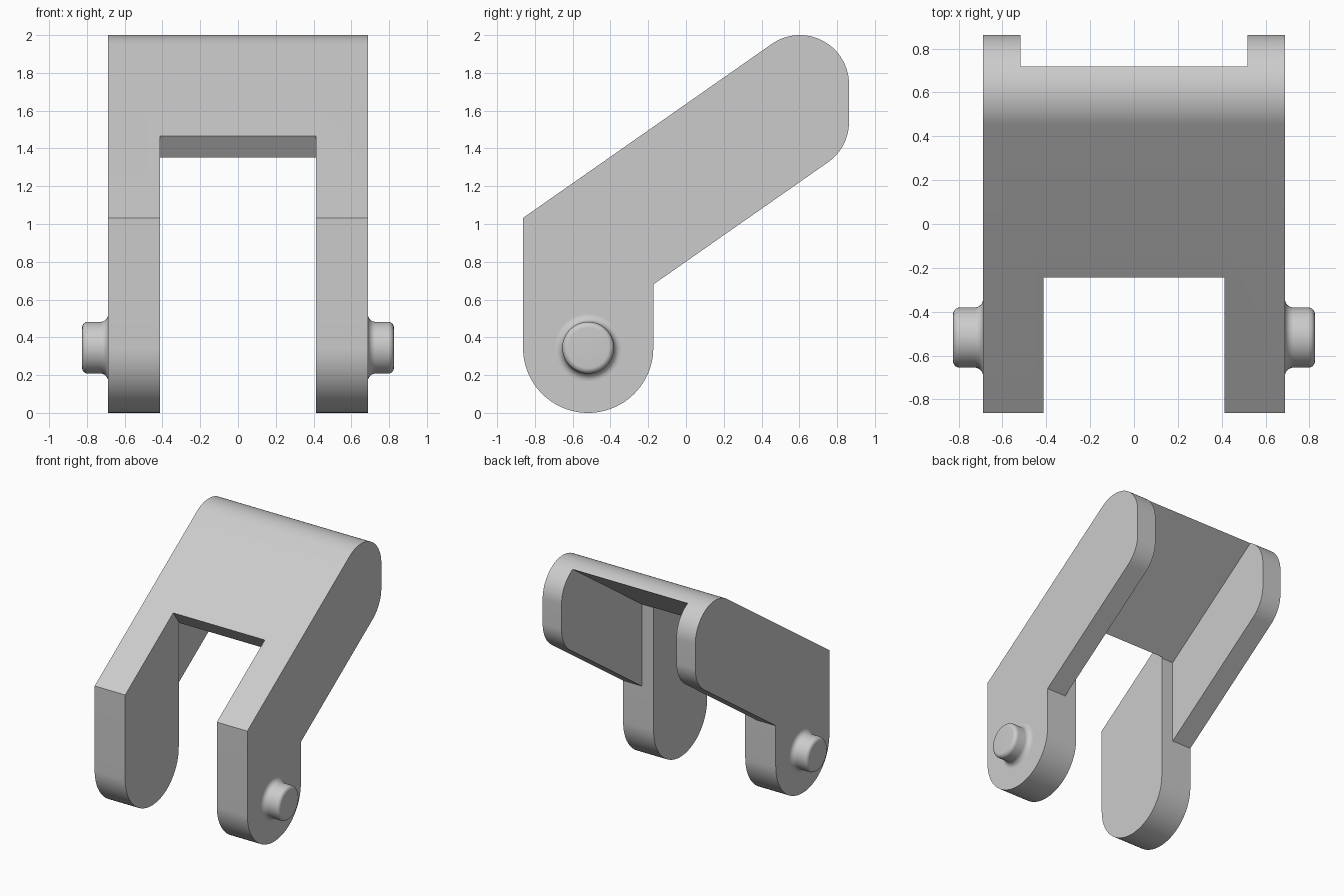
import bpy
import bmesh
from math import sin, cos, pi, radians
from mathutils import Matrix, Vector

old = bpy.data.objects.get("Cube")
if old:
    bpy.data.objects.remove(old, do_unlink=True)

grey = bpy.data.materials.new("plain grey")
grey.use_nodes = True
COLOR = (0.6, 0.6, 0.6, 1)
grey.diffuse_color = COLOR
grey.node_tree.nodes["Principled BSDF"].inputs["Base Color"].default_value = COLOR

TILT = radians(35)
SLOPE = sin(TILT) / cos(TILT)
HALF_WIDTH = 0.688
PIN_Y, PIN_Z = -0.518, 0.345


def arc(cy, cz, r, start, end, steps):
    """Points on an arc, angles in degrees."""
    angles = [radians(start + (end - start) * i / steps) for i in range(steps + 1)]
    return [(cy + r * cos(a), cz + r * sin(a)) for a in angles]


def add_object(name, bm):
    bmesh.ops.recalc_face_normals(bm, faces=bm.faces)
    mesh = bpy.data.meshes.new(name)
    bm.to_mesh(mesh)
    bm.free()
    mesh.materials.append(grey)
    obj = bpy.data.objects.new(name, mesh)
    bpy.context.collection.objects.link(obj)
    return obj


def extrude_profile(name, points, half_width):
    """Extrude a (y, z) outline evenly to both sides of x = 0."""
    bm = bmesh.new()
    face = bm.faces.new([bm.verts.new((-half_width, y, z)) for y, z in points])
    grown = bmesh.ops.extrude_face_region(bm, geom=[face])["geom"]
    verts = [g for g in grown if isinstance(g, bmesh.types.BMVert)]
    bmesh.ops.translate(bm, verts=verts, vec=(2 * half_width, 0, 0))
    return add_object(name, bm)


def smooth(obj):
    bpy.ops.object.select_all(action="DESELECT")
    obj.select_set(True)
    bpy.context.view_layer.objects.active = obj
    bpy.ops.object.shade_smooth_by_angle(angle=radians(30))


# Bracket: bent side outline, full width
outline = arc(PIN_Y, PIN_Z, 0.345, 180, 360, 48)
outline += [(-0.173, 0.68)]
outline += arc(0.603, 1.54, 0.26, -55, 0, 16)
outline += arc(0.603, 1.74, 0.26, 0, 125, 36)
outline += [(-0.863, 1.032)]
bracket = extrude_profile("bracket", outline, HALF_WIDTH)

# Front notch between the legs, ending square to the sloping plate
edge = Vector((-0.166, 1.353))
top = edge + Vector((-sin(TILT), cos(TILT))) * 0.35
front_notch = extrude_profile("front_notch_cutter", [
    (-1, -0.1), (edge.x, -0.1), tuple(edge), tuple(top), (-1, top.y)], 0.413)

# Hollow under the plate between the arms
hollow = extrude_profile("rear_hollow_cutter", [
    (-0.173, -0.1), (1, -0.1), (1, edge.y + SLOPE * (1 - edge.x)),
    (-0.173, edge.y + SLOPE * (-0.173 - edge.x))], 0.518)

for cutter in (front_notch, hollow):
    cut = bracket.modifiers.new(cutter.name, "BOOLEAN")
    cut.operation = "DIFFERENCE"
    cut.solver = "EXACT"
    cut.object = cutter
    bpy.context.view_layer.objects.active = bracket
    bpy.ops.object.modifier_apply(modifier=cut.name)
    bpy.data.objects.remove(cutter, do_unlink=True)
smooth(bracket)


# Pivot pins: turned profile with a filleted root and a rounded rim
def add_pin(name, side):
    profile = arc(HALF_WIDTH + 0.04, 0.177, 0.04, 180, 270, 8)
    profile += arc(0.795, 0.107, 0.03, 90, 0, 8)
    profile += [(0.825, 0)]
    bm = bmesh.new()
    verts = [bm.verts.new((side * x, 0, r)) for x, r in profile]
    edges = [bm.edges.new(pair) for pair in zip(verts, verts[1:])]
    bmesh.ops.spin(bm, geom=verts + edges, cent=(0, 0, 0), axis=(1, 0, 0),
                   angle=2 * pi, steps=48, use_duplicate=False)
    bmesh.ops.remove_doubles(bm, verts=bm.verts, dist=0.0005)
    bmesh.ops.transform(bm, matrix=Matrix.Translation((0, PIN_Y, PIN_Z)), verts=bm.verts)
    smooth(add_object(name, bm))


add_pin("left_pin", 1)
add_pin("right_pin", -1)
